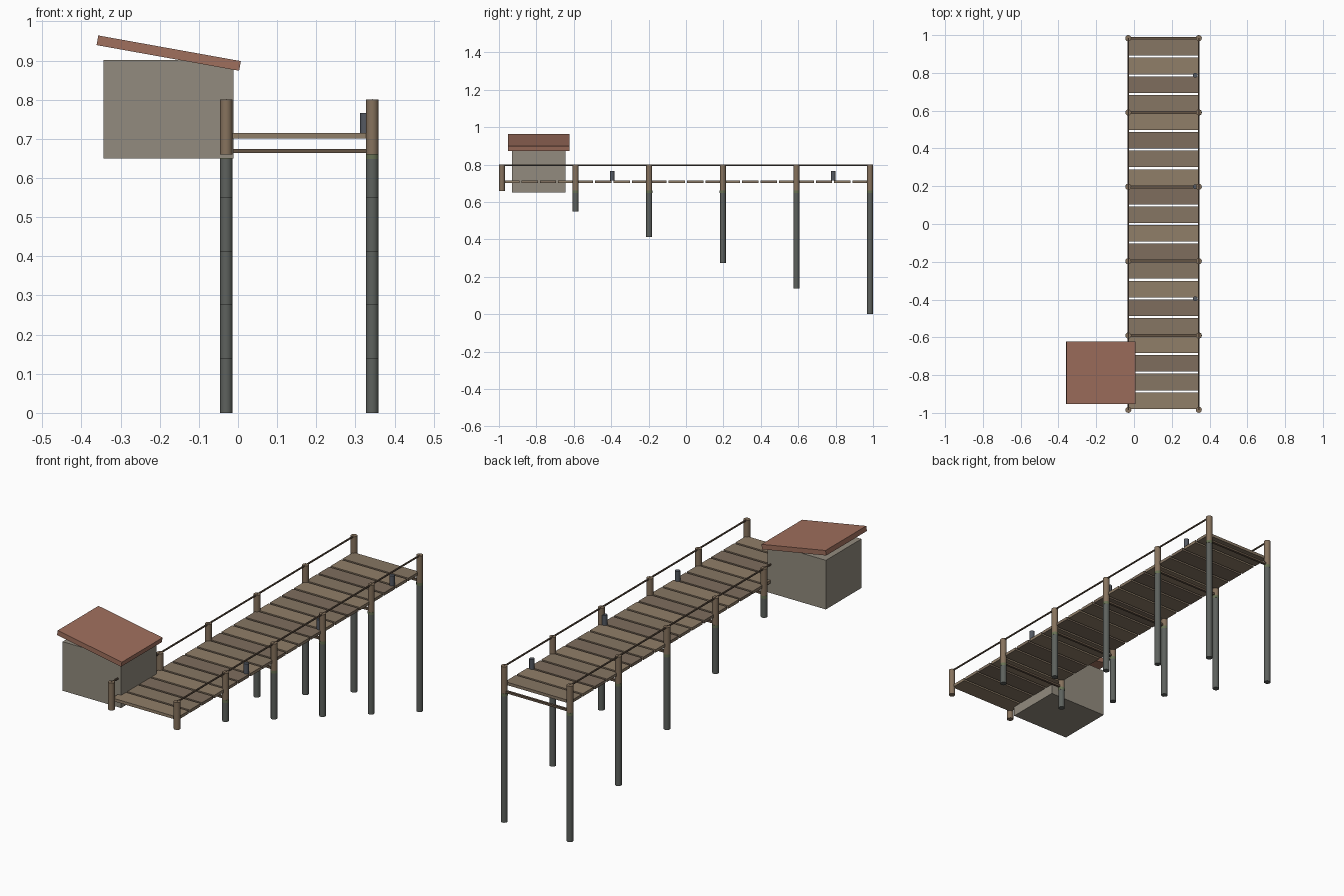
import bpy, math

if "Cube" in bpy.data.objects:
    bpy.data.objects.remove(bpy.data.objects["Cube"])

def mat(name, r, g, b):
    m = bpy.data.materials.new(name)
    m.diffuse_color = (r, g, b, 1)
    m.use_nodes = True
    m.node_tree.nodes["Principled BSDF"].inputs["Base Color"].default_value = m.diffuse_color
    return m

POST = mat("post_wood", 0.24, 0.17, 0.11)
PILE = mat("wet_pile", 0.11, 0.12, 0.11)
ALGAE = mat("algae", 0.14, 0.17, 0.09)
BEAM = mat("beam_wood", 0.13, 0.09, 0.06)
PLANKS = [mat("plank_light", 0.28, 0.21, 0.14),
          mat("plank_mid", 0.24, 0.18, 0.125),
          mat("plank_dark", 0.21, 0.155, 0.11)]
WALL = mat("hut_wall", 0.29, 0.26, 0.21)
ROOF = mat("roof_red", 0.35, 0.16, 0.11)
IRON = mat("iron", 0.09, 0.10, 0.12)

def box(name, loc, size, m, rot=(0, 0, 0)):
    bpy.ops.mesh.primitive_cube_add(size=1, location=loc, rotation=rot)
    o = bpy.context.object
    o.name = name
    o.scale = size
    bpy.ops.object.transform_apply(location=False, rotation=False, scale=True)
    o.data.materials.append(m)
    return o

def cyl(name, loc, r, depth, m, rot=(0, 0, 0), sides=12):
    bpy.ops.mesh.primitive_cylinder_add(vertices=sides, radius=r, depth=depth,
                                        location=loc, rotation=rot)
    o = bpy.context.object
    o.name = name
    o.data.materials.append(m)
    bpy.ops.object.shade_smooth_by_angle(angle=math.radians(40))
    return o

def upright(name, x, y, z0, z1, r, m):
    return cyl(name, (x, y, (z0 + z1) / 2), r, z1 - z0, m)

XL, XR = -0.03, 0.343
XC, W = (XL + XR) / 2, XR - XL
R, END = 0.016, 0.984
STEP = 2 * END / 5

# posts, piles and cross beams, deeper towards the back
for i in range(6):
    y = -END + i * STEP
    for side, x in (("left", XL), ("right", XR)):
        upright(f"{side}_post_{i}", x, y, 0.66, 0.80, R, POST)
        if i:
            upright(f"{side}_pile_{i}", x, y, 0.1375 * (5 - i), 0.65, R, PILE)
            upright(f"{side}_algae_band_{i}", x, y, 0.648, 0.662, R + 0.0004, ALGAE)
    if i:
        box(f"cross_beam_{i}", (XC, y, 0.669), (W, 0.012, 0.011), BEAM)

# deck planks
pitch = 2 * END / 20
for i in range(20):
    y = -END + (i + 0.5) * pitch
    box(f"deck_plank_{i}", (XC, y, 0.708), (W, pitch * 0.89, 0.015), PLANKS[i % 3])

# hand rails
for side, x in (("left", XL), ("right", XR)):
    cyl(f"{side}_rail", (x, 0, 0.797), 0.0045, 2 * END, BEAM,
        (math.pi / 2, 0, 0), 8)

# mooring bollards
for i, y in enumerate((-0.395, 0.197, 0.787)):
    upright(f"bollard_{i}", 0.324, y, 0.714, 0.766, 0.0125, IRON)

# hut with sloping roof
box("hut_wall", (-0.178, -0.787, 0.776), (0.332, 0.288, 0.252), WALL)
box("hut_roof", (-0.177, -0.787, 0.919), (0.37, 0.33, 0.025), ROOF,
    (0, math.radians(10.2), 0))
